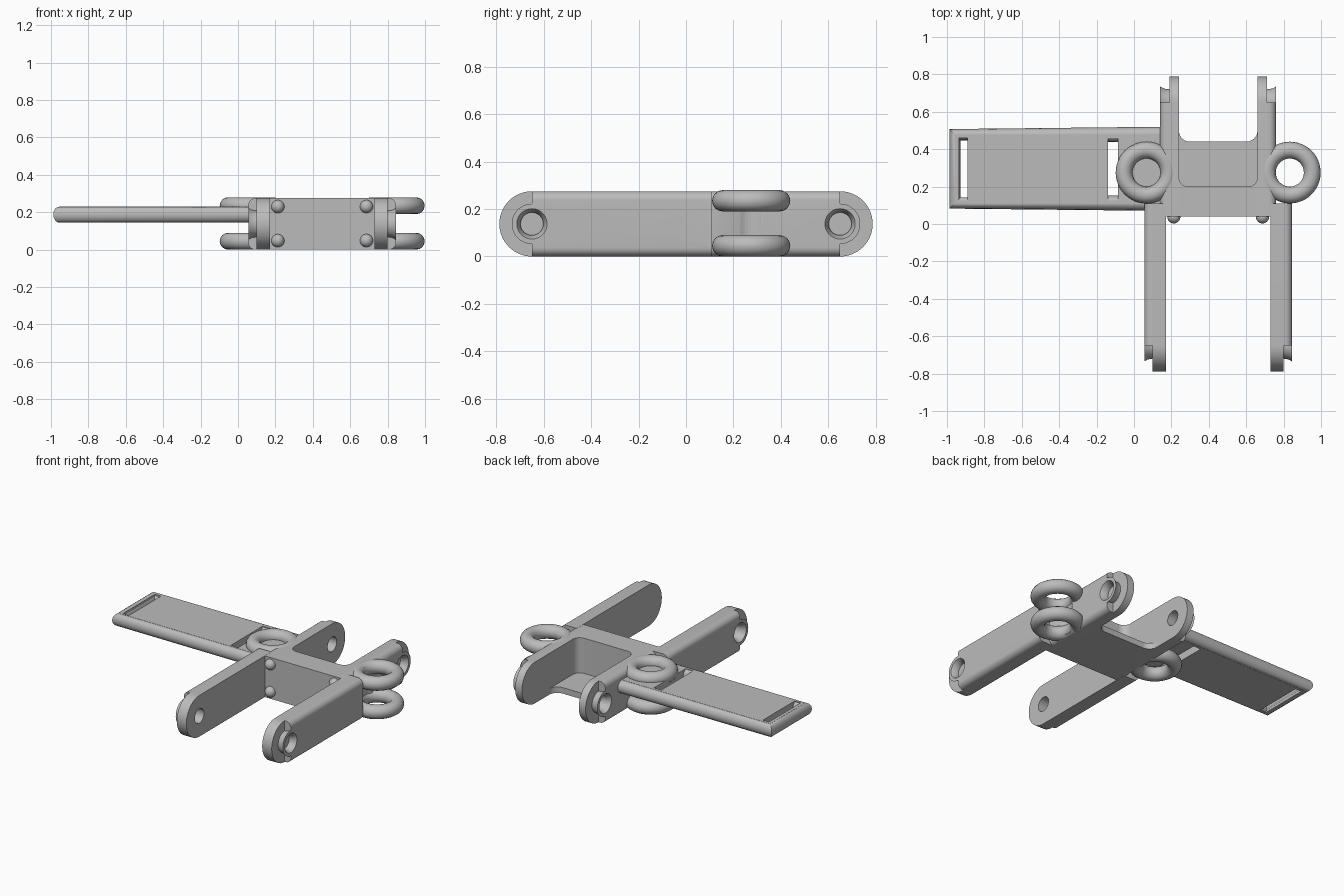
import bpy, bmesh
from math import pi, sin, cos, radians
from mathutils import Vector, Matrix

cube = bpy.data.objects.get("Cube")
if cube:
    bpy.data.objects.remove(cube)

CX, H, AXLE = 0.45, 0.275, 0.65      # centre line, body height, axle distance
MID = H / 2

grey = bpy.data.materials.new("plain grey")
grey.use_nodes = True
grey.diffuse_color = (0.5, 0.5, 0.5, 1)
grey.node_tree.nodes["Principled BSDF"].inputs["Base Color"].default_value = (0.5, 0.5, 0.5, 1)


def finish(name, bm, smooth=True):
    bmesh.ops.recalc_face_normals(bm, faces=bm.faces)
    mesh = bpy.data.meshes.new(name)
    bm.to_mesh(mesh)
    bm.free()
    mesh.materials.append(grey)
    obj = bpy.data.objects.new(name, mesh)
    bpy.context.collection.objects.link(obj)
    if smooth:
        shade(obj)
    return obj


def activate(obj):
    bpy.ops.object.select_all(action='DESELECT')
    obj.select_set(True)
    bpy.context.view_layer.objects.active = obj


def shade(obj):
    activate(obj)
    bpy.ops.object.shade_smooth_by_angle(angle=radians(35))


def prism(name, points, direction):
    """Extrude a flat outline along a direction."""
    bm = bmesh.new()
    face = bm.faces.new([bm.verts.new(p) for p in points])
    out = bmesh.ops.extrude_face_region(bm, geom=[face])
    bmesh.ops.translate(bm, vec=direction,
                        verts=[v for v in out["geom"] if isinstance(v, bmesh.types.BMVert)])
    return finish(name, bm)


def arc(cx, cy, r, start, end, steps=10):
    angles = [radians(start + (end - start) * i / steps) for i in range(steps + 1)]
    return [(cx + r * cos(a), cy + r * sin(a)) for a in angles]


def lathe(name, profile, matrix, steps=40, closed=True):
    """Spin (radius, height) points about z, then place them."""
    bm = bmesh.new()
    rows = [[bm.verts.new((r * cos(2 * pi * i / steps), r * sin(2 * pi * i / steps), h))
             for r, h in profile] for i in range(steps)]
    n = len(profile)
    for i in range(steps):
        a, b = rows[i], rows[(i + 1) % steps]
        for j in range(n):
            k = (j + 1) % n
            bm.faces.new((a[j], a[k], b[k], b[j]))
    bm.transform(matrix)
    return finish(name, bm)


def cut(obj, r, centre, axis='X', depth=0.5):
    """Bore a round hole through an object."""
    bm = bmesh.new()
    bmesh.ops.create_cone(bm, cap_ends=True, segments=40, radius1=r, radius2=r, depth=depth)
    if axis == 'X':
        bm.transform(Matrix.Rotation(pi / 2, 4, 'Y'))
    bm.transform(Matrix.Translation(centre))
    cutter = finish("hole_cutter", bm, False)
    cutter.hide_render = True
    mod = obj.modifiers.new("hole", 'BOOLEAN')
    mod.operation, mod.solver, mod.object = 'DIFFERENCE', 'EXACT', cutter
    activate(obj)
    bpy.ops.object.modifier_apply(modifier=mod.name)
    bpy.data.objects.remove(cutter)


def arm(name, side, end, inner, step, outer, root):
    """Rounded lug, softer outer cheek and a flared bearing ring."""
    tip = end * AXLE
    x = lambda d: CX + side * d
    centre = (x(step), tip, MID)
    outline = [(root, 0)] + arc(tip, MID, MID, -90, -90 + end * 180, 28) + [(root, H)]
    core = prism(name + "_lug", [(x(inner), y, z) for y, z in outline],
                 (side * (step - inner), 0, 0))
    cut(core, 0.048, centre)

    r = 0.038
    section = [(step, 0)] + arc(outer - r, r, r, -90, 0) + arc(outer - r, H - r, r, 0, 90) + [(step, H)]
    cheek = prism(name + "_cheek", [(x(d), root, z) for d, z in section], (0, tip - root, 0))
    cut(cheek, 0.064, centre)

    # small cross holes on the front arms only
    if end < 0:
        for y in (-0.24, -0.035):
            for part in (core, cheek):
                cut(part, 0.03, (x(step), y, MID))
    else:
        cut(cheek, 0.085, (x(0.38), 0.275, MID), 'Z')
    shade(core)
    shade(cheek)

    depth = outer - step
    turn = Matrix.Translation(centre) @ Matrix.Rotation(side * pi / 2, 4, 'Y')
    lathe(name + "_bearing", [(0.048, 0), (0.07, 0), (0.074, depth * 0.6), (0.085, depth),
                              (0.064, depth), (0.048, depth * 0.4)], turn)


for side, word in ((-1, "right"), (1, "left")):
    arm("front_" + word, side, -1, 0.28, 0.35, 0.395, 0.11)
    arm("back_" + word, side, 1, 0.21, 0.26, 0.31, 0.04)

    # paired side rings
    for level, z in (("lower", 0.045), ("upper", 0.235)):
        lathe(f"{word}_{level}_ring", arc(0.12, 0, 0.045, 0, 337.5, 15),
              Matrix.Translation((CX + side * 0.383, 0.275, z)), 48)

    # round studs in the front inner corners
    for level, z in (("lower", 0.048), ("upper", 0.23)):
        bm = bmesh.new()
        bmesh.ops.create_uvsphere(bm, u_segments=24, v_segments=14, radius=0.035)
        bm.transform(Matrix.Translation((CX + side * 0.237, 0.038, z)))
        finish(f"{word}_{level}_stud", bm)


def bridge(name, y, r, height):
    """Cross piece with concave rounded back corners."""
    w = 0.21
    pts = [(-w, 0.04), (w, 0.04)] + arc(w - r, y + r, r, 0, -90) + arc(r - w, y + r, r, -90, -180)
    prism(name, [(CX + px, py, 0) for px, py in pts], (0, 0, height))


bridge("cross_block", 0.20, 0.05, H)
bridge("pocket_floor", 0.44, 0.06, 0.04)

# strap plate: solid strips around two slots, with a rolled rim
LOW, TOP, R = 0.145, 0.23, 0.0425
Y0, Y1, X0, X1 = 0.07, 0.52, -1.0, 0.16
bm = bmesh.new()
xs = [X0 + R, -0.935, -0.89, -0.14, -0.085, X1]
ys = [Y0 + R, 0.125, 0.46, Y1 - R]
grid = [[bm.verts.new((x, y, LOW)) for y in ys] for x in xs]
faces = [bm.faces.new((grid[i][j], grid[i + 1][j], grid[i + 1][j + 1], grid[i][j + 1]))
         for i in range(5) for j in range(3) if not (j == 1 and i in (1, 3))]
out = bmesh.ops.extrude_face_region(bm, geom=faces)
bmesh.ops.translate(bm, vec=(0, 0, TOP - LOW),
                    verts=[v for v in out["geom"] if isinstance(v, bmesh.types.BMVert)])
finish("strap_plate", bm)

rim = bpy.data.curves.new("strap_rim", 'CURVE')
rim.dimensions = '3D'
rim.bevel_depth = R
rim.bevel_resolution = 5
rim.use_fill_caps = True
spline = rim.splines.new('POLY')
zc = (LOW + TOP) / 2
path = [(X1, Y0 + R), (X0 + R, Y0 + R), (X0 + R, Y1 - R), (X1, Y1 - R)]
spline.points.add(len(path) - 1)
for point, (x, y) in zip(spline.points, path):
    point.co = (x, y, zc, 1)
rim.materials.append(grey)
rim_obj = bpy.data.objects.new("strap_rim", rim)
bpy.context.collection.objects.link(rim_obj)
activate(rim_obj)
bpy.ops.object.convert(target='MESH')
shade(bpy.context.view_layer.objects.active)
